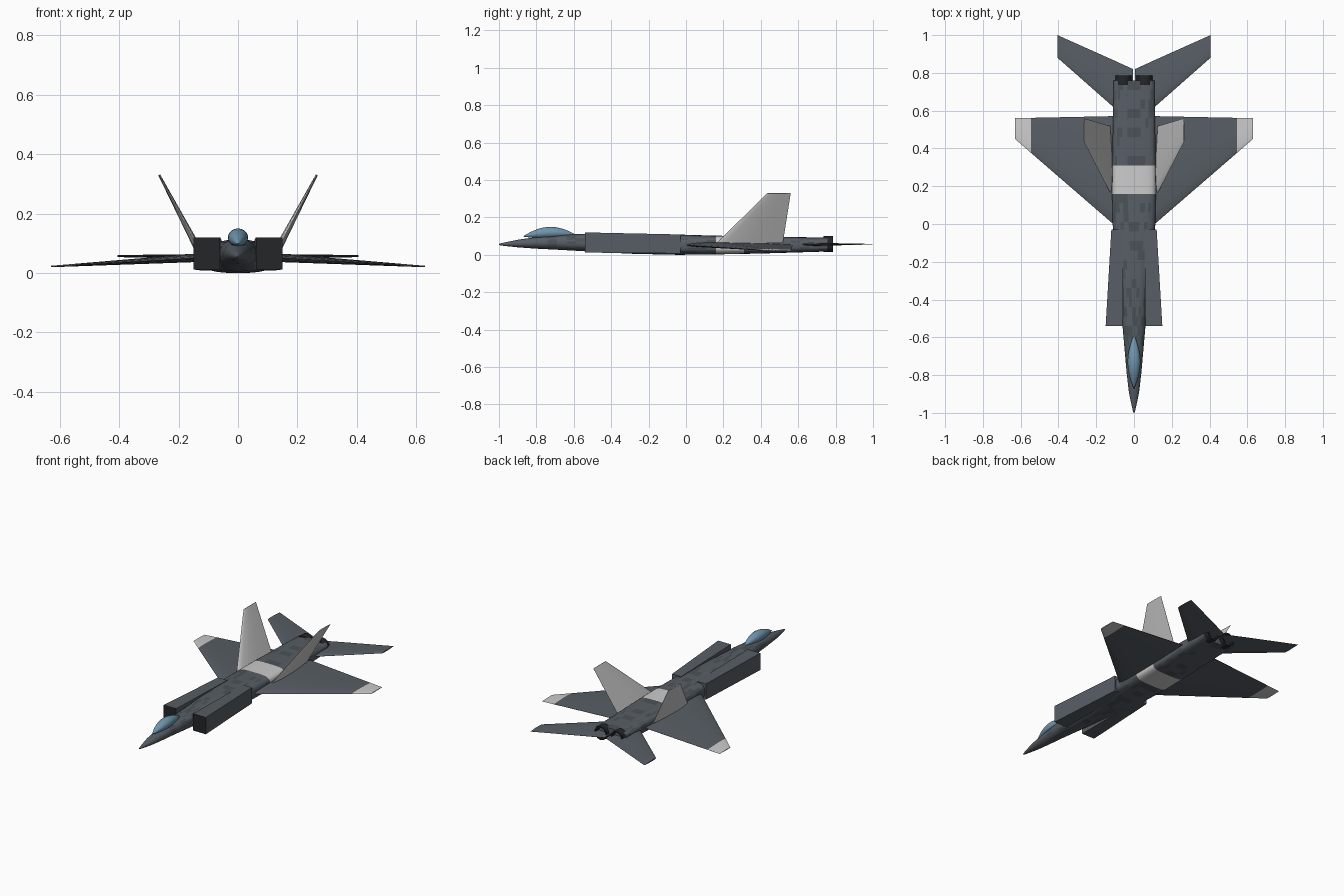
import bpy, bmesh, math, random
from mathutils import Vector

if "Cube" in bpy.data.objects:
    bpy.data.objects.remove(bpy.data.objects["Cube"])

random.seed(4)


def material(name, rgb):
    m = bpy.data.materials.new(name)
    m.diffuse_color = (*rgb, 1)
    m.use_nodes = True
    m.node_tree.nodes["Principled BSDF"].inputs["Base Color"].default_value = m.diffuse_color
    return m


BODY = material("body_grey", (0.095, 0.112, 0.128))
CAMO = material("camo_dark", (0.07, 0.083, 0.095))
LIGHT = material("light_grey", (0.52, 0.52, 0.51))
BLACK = material("nozzle_black", (0.018, 0.019, 0.021))
GLASS = material("canopy_glass", (0.16, 0.30, 0.42))


def loft(name, rings, mats, pick=lambda i, j: 0, caps=(0, 0), mirror=False, angle=35):
    """Skin a list of equal-length rings into a closed solid."""
    bm = bmesh.new()
    loops = [[bm.verts.new(p) for p in ring] for ring in rings]
    n = len(loops[0])
    for i in range(len(loops) - 1):
        for j in range(n):
            k = (j + 1) % n
            f = bm.faces.new((loops[i][j], loops[i][k], loops[i + 1][k], loops[i + 1][j]))
            f.material_index = pick(i, j)
    for loop, m in zip((loops[0], loops[-1]), caps):
        bm.faces.new(loop).material_index = m
    bmesh.ops.recalc_face_normals(bm, faces=bm.faces)
    mesh = bpy.data.meshes.new(name)
    bm.to_mesh(mesh)
    bm.free()
    for m in mats:
        mesh.materials.append(m)
    ob = bpy.data.objects.new(name, mesh)
    bpy.context.collection.objects.link(ob)
    bpy.ops.object.select_all(action='DESELECT')
    ob.select_set(True)
    bpy.context.view_layer.objects.active = ob
    bpy.ops.object.shade_smooth_by_angle(angle=math.radians(angle))
    if mirror:
        ob.modifiers.new("Mirror", 'MIRROR')
    return ob


def lerp_table(table, y):
    """Interpolate rows (y, ...) of a table."""
    for a, b in zip(table, table[1:]):
        if y <= b[0] + 1e-6:
            t = (y - a[0]) / (b[0] - a[0])
            return [p + (q - p) * t for p, q in zip(a, b)]
    return table[-1]


def oval(y, half, top, bottom, power, n):
    """Superellipse cross-section facing along y."""
    ring = []
    for j in range(n):
        a = math.tau * (j + 0.5) / n
        c, s = math.cos(a), math.sin(a)
        x = math.copysign(abs(c) ** (2 / power), c) * half
        z = math.copysign(abs(s) ** (2 / power), s) * (top - bottom) / 2
        ring.append((x, y, (top + bottom) / 2 + z))
    return ring


# Fuselage: y, half width, top, bottom, squareness
BODY_TABLE = [
    (-1.0, 0.002, 0.058, 0.054, 2), (-0.99, 0.006, 0.062, 0.050, 2),
    (-0.90, 0.026, 0.081, 0.040, 2), (-0.80, 0.038, 0.095, 0.033, 2),
    (-0.70, 0.047, 0.105, 0.028, 2.1), (-0.54, 0.061, 0.113, 0.019, 2.4),
    (-0.30, 0.078, 0.114, 0.006, 2.6), (-0.05, 0.112, 0.109, 0.0, 3.2),
    (0.15, 0.116, 0.103, 0.002, 3.8), (0.40, 0.114, 0.099, 0.007, 4),
    (0.76, 0.108, 0.092, 0.018, 4)]
ys = [-1.0] + [-0.99 + 0.05 * i for i in range(36)]
SIDES = 32


def body_paint(i, j):
    if 0.16 < (ys[i] + ys[i + 1]) / 2 < 0.31:
        return 2
    return int(i > 5 and random.random() < 0.25)


loft("fuselage", [oval(*lerp_table(BODY_TABLE, y), SIDES) for y in ys],
     [BODY, CAMO, LIGHT], body_paint)

# Canopy: bulged glass bubble
bubble = []
for i in range(17):
    t = i / 16
    y = -0.87 + 0.28 * t
    r = max(math.sin(math.pi * t), 0.02) ** 0.85
    base = 0.098 + 0.008 * t
    bubble.append(oval(y, 0.034 * r, base + 0.048 * r, base - 0.014 * r, 2, 20))
loft("canopy", bubble, [GLASS], angle=60)

# Intakes: tapered boxes beside the fuselage
INTAKE = [(-0.54, 0.06, 0.15, 0.012, 0.12), (-0.03, 0.055, 0.12, 0.008, 0.109)]
loft("intakes", [[(a, y, lo), (b, y, lo), (b, y, hi), (a, y, hi)]
                 for y, a, b, lo, hi in INTAKE], [BODY, BLACK], caps=(1, 0), mirror=True)

# Lifting surfaces: thin symmetric section from leading to trailing edge
SECTION = [(0, 0), (0.03, 0.4), (0.12, 0.75), (0.3, 1), (0.55, 0.8), (0.8, 0.4), (1, 0.04)]


def surface(name, stations, thick_dir, mats, pick=lambda i, j: 0, caps=(0, 0)):
    d = Vector(thick_dir).normalized()
    rings = []
    for lead, trail, thick in stations:
        a, b = Vector(lead), Vector(trail)
        upper = [a.lerp(b, t) + d * h * thick / 2 for t, h in SECTION]
        lower = [a.lerp(b, t) - d * h * thick / 2 for t, h in SECTION[1:]]
        rings.append(upper + lower[::-1])
    loft(name, rings, mats, pick, caps, mirror=True)


surface("wings", [
    ((0.03, -0.069, 0.057), (0.03, 0.573, 0.057), 0.034),
    ((0.11, 0.0, 0.053), (0.11, 0.571, 0.053), 0.03),
    ((0.545, 0.376, 0.027), (0.545, 0.562, 0.027), 0.009),
    ((0.63, 0.45, 0.022), (0.63, 0.56, 0.022), 0.005)],
    (0.06, 0, 1), [BODY, LIGHT], lambda i, j: int(i == 2), (0, 1))

surface("tailplanes", [
    ((0.005, 0.528, 0.055), (0.005, 0.82, 0.055), 0.018),
    ((0.11, 0.62, 0.056), (0.11, 0.868, 0.056), 0.016),
    ((0.405, 0.88, 0.057), (0.405, 1.0, 0.057), 0.007)], (0, 0, 1), [BODY])

surface("fins", [
    ((0.126, 0.165, 0.065), (0.126, 0.518, 0.065), 0.026),
    ((0.265, 0.435, 0.33), (0.265, 0.56, 0.33), 0.007)], (0.885, 0, -0.465), [LIGHT])

# Engine nozzles: open rings
NOZZLE = [(0.735, 0.043), (0.785, 0.043), (0.785, 0.034), (0.75, 0.028)]
loft("nozzles", [[(0.056 + r * math.cos(math.tau * j / 24), y,
                   0.057 + r * math.sin(math.tau * j / 24)) for j in range(24)]
                 for y, r in NOZZLE], [BLACK], mirror=True)
